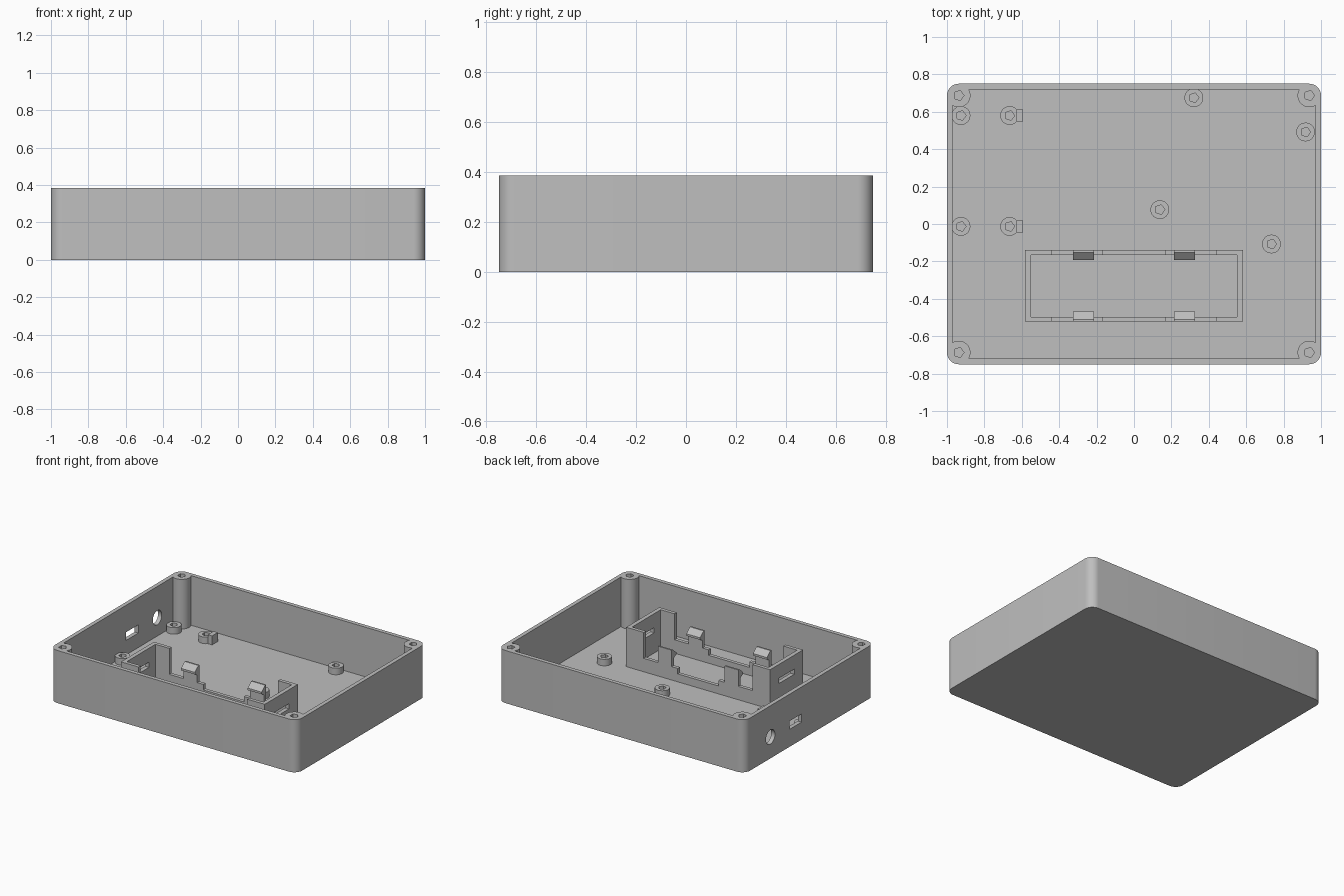
import bpy, bmesh
from math import cos, sin, pi
from mathutils import Matrix

if "Cube" in bpy.data.objects:
    bpy.data.objects.remove(bpy.data.objects["Cube"], do_unlink=True)

GREY = bpy.data.materials.new("light_grey_plastic")
GREY.use_nodes = True
colour = (0.52, 0.52, 0.52, 1)
GREY.diffuse_color = colour
GREY.node_tree.nodes["Principled BSDF"].inputs["Base Color"].default_value = colour

HEIGHT, FLOOR, WALL = 0.385, 0.022, 0.03
HALF_X, HALF_Y, RADIUS = 1.0, 0.75, 0.063


def prism(name, outline, low, high, axis="Z"):
    """Extrude a 2D outline: Z uses (x, y), Y uses (x, z), X uses (y, z)."""
    place = {"Z": lambda u, v, w: (u, v, w),
             "Y": lambda u, v, w: (u, w, v),
             "X": lambda u, v, w: (w, u, v)}[axis]
    bm = bmesh.new()
    rings = [[bm.verts.new(place(u, v, w)) for u, v in outline] for w in (low, high)]
    for ring in rings:
        bm.faces.new(ring)
    n = len(outline)
    for i in range(n):
        j = (i + 1) % n
        bm.faces.new((rings[0][i], rings[0][j], rings[1][j], rings[1][i]))
    bmesh.ops.recalc_face_normals(bm, faces=bm.faces)
    mesh = bpy.data.meshes.new(name)
    bm.to_mesh(mesh)
    bm.free()
    mesh.materials.append(GREY)
    ob = bpy.data.objects.new(name, mesh)
    bpy.context.collection.objects.link(ob)
    return ob


def circle(u, v, r, sides):
    return [(u + r * cos(2 * pi * i / sides), v + r * sin(2 * pi * i / sides))
            for i in range(sides)]


def rect(u0, u1, v0, v1):
    return [(u0, v0), (u1, v0), (u1, v1), (u0, v1)]


def rounded_rect(hx, hy, r, steps=10):
    points = []
    for k, (sx, sy) in enumerate([(1, 1), (-1, 1), (-1, -1), (1, -1)]):
        for i in range(steps + 1):
            a = (k + i / steps) * pi / 2
            points.append((sx * (hx - r) + r * cos(a), sy * (hy - r) + r * sin(a)))
    return points


def combine(ob, tool, operation="DIFFERENCE"):
    """Apply a boolean and remove the tool object."""
    mod = ob.modifiers.new("boolean", "BOOLEAN")
    mod.operation, mod.solver, mod.object = operation, "EXACT", tool
    bpy.context.view_layer.objects.active = ob
    bpy.ops.object.modifier_apply(modifier=mod.name)
    bpy.data.objects.remove(tool, do_unlink=True)


def smooth(ob):
    bpy.ops.object.select_all(action="DESELECT")
    ob.select_set(True)
    bpy.context.view_layer.objects.active = ob
    bpy.ops.object.shade_smooth_by_angle(angle=pi / 6)


# Tray with rounded corners
tray = prism("tray", rounded_rect(HALF_X, HALF_Y, RADIUS), 0, HEIGHT)
combine(tray, prism("cavity", rounded_rect(HALF_X - WALL, HALF_Y - WALL, RADIUS - WALL),
                    FLOOR, HEIGHT + 0.1))

# Corner screw bosses with five-sided pilot holes
corners = [(sx * (HALF_X - RADIUS), sy * (HALF_Y - RADIUS)) for sx in (-1, 1) for sy in (-1, 1)]
for x, y in corners:
    combine(tray, prism("boss", circle(x, y, RADIUS - 0.0005, 40), FLOOR / 2, HEIGHT), "UNION")
for x, y in corners:
    combine(tray, prism("pilot", circle(x, y, 0.028, 5), 0.08, HEIGHT + 0.1))

# Round and rectangular ports in the right wall
combine(tray, prism("round_port", circle(0.452, 0.157, 0.052, 32), -1.1, -0.95, "X"))
combine(tray, prism("slot_port", rect(0.093, 0.233, 0.128, 0.188), -1.1, -0.95, "X"))
smooth(tray)

# Circuit board standoffs
TOP = 0.07
board_y = (0.58, -0.013)
spots = [(x, y) for x in (-0.925, -0.665) for y in board_y]
spots += [(0.32, 0.675), (0.917, 0.492), (0.138, 0.077), (0.735, -0.107)]
for i, (x, y) in enumerate(spots):
    post = prism(f"standoff_{i + 1}", circle(x, y, 0.05, 32), FLOOR - 0.005, TOP)
    combine(post, prism("pilot", circle(x, y, 0.027, 5), FLOOR, TOP + 0.1))
    smooth(post)

# Stop blocks beside the inner board standoffs
for i, y in enumerate(board_y):
    prism(f"stop_block_{i + 1}", rect(-0.627, -0.593, y - 0.033, y + 0.033), FLOOR - 0.005, 0.088)

# Battery holder: stepped long walls
MID, OUT, IN = -0.331, 0.191, 0.165
TALL, LEDGE, LOW = 0.31, 0.12, 0.08
half = [(0.582, FLOOR - 0.005), (0.582, TALL), (0.44, TALL), (0.44, LEDGE),
        (0.165, LEDGE), (0.165, LOW)]
steps = half + [(-x, z) for x, z in reversed(half)]
for side, name in ((1, "back"), (-1, "front")):
    prism(f"holder_{name}_wall", steps, MID + side * IN, MID + side * OUT, "Y")
    # Spring clips with inward hooks
    hook = [(OUT, LEDGE - 0.02), (OUT, 0.24), (OUT - 0.012, 0.24), (OUT - 0.053, 0.205),
            (OUT - 0.053, 0.19), (IN, 0.175), (IN, LEDGE - 0.02)]
    for x, tag in ((0.27, "left"), (-0.27, "right")):
        prism(f"holder_clip_{name}_{tag}", [(MID + side * d, z) for d, z in hook],
              x - 0.056, x + 0.056, "X")

# Battery holder: end walls with contact slots
for side, name in ((1, "left"), (-1, "right")):
    wall = prism(f"holder_{name}_end", rect(MID - IN, MID + IN, FLOOR - 0.005, TALL),
                 *sorted((side * 0.552, side * 0.582)), axis="X")
    combine(wall, prism("contact_slot", rect(MID - 0.09, MID + 0.09, 0.17, 0.208),
                        *sorted((side * 0.5, side * 0.65)), axis="X"))
